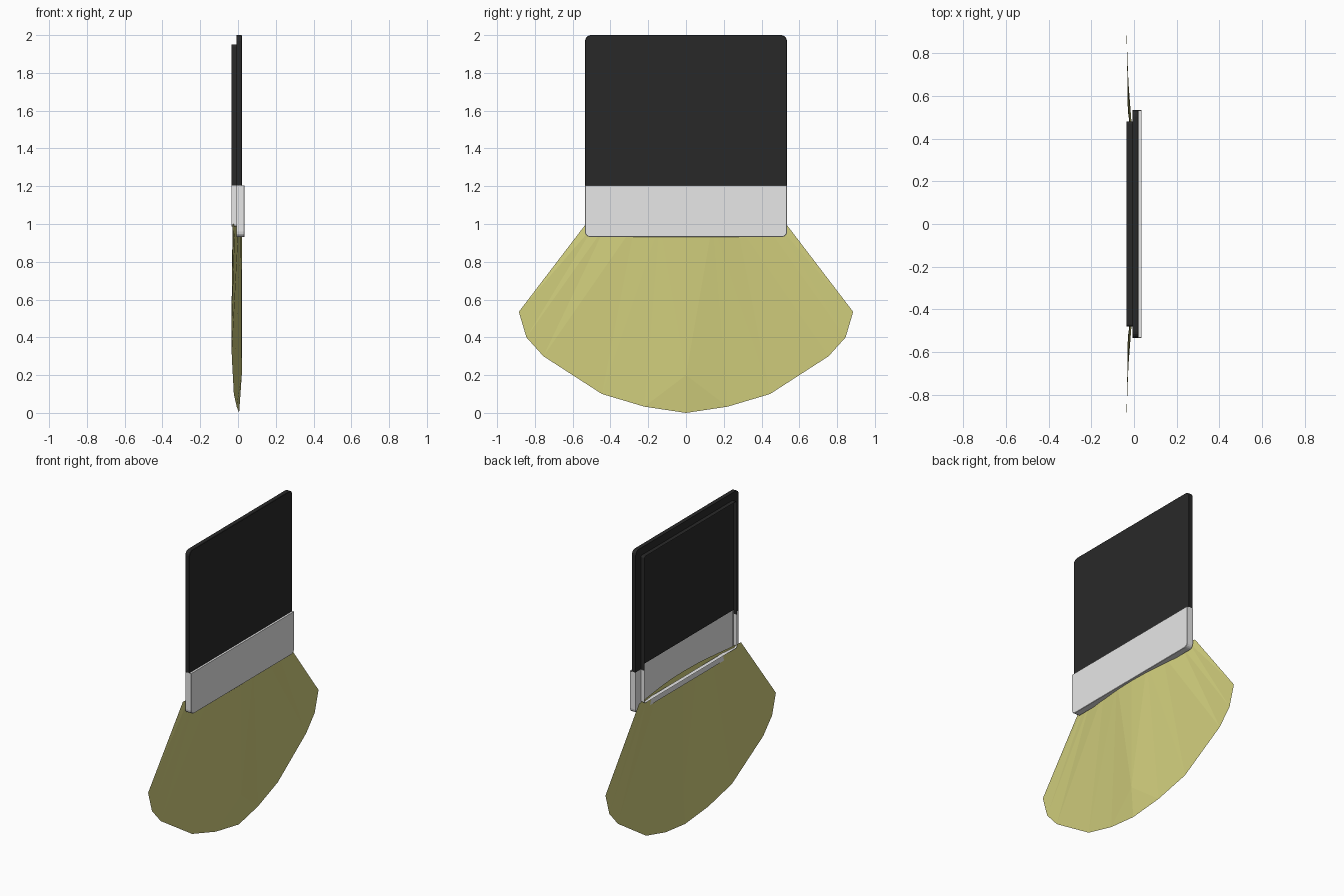
import bpy, bmesh, math

if "Cube" in bpy.data.objects:
    bpy.data.objects.remove(bpy.data.objects["Cube"])


def material(name, rgb):
    m = bpy.data.materials.new(name)
    m.diffuse_color = (*rgb, 1)
    m.use_nodes = True
    m.node_tree.nodes["Principled BSDF"].inputs["Base Color"].default_value = m.diffuse_color
    return m


BLACK = material("black handle", (0.022, 0.022, 0.022))
SILVER = material("silver metal", (0.80, 0.80, 0.80))
STRAW = material("straw bristle", (0.64, 0.62, 0.204))
SEAM = 1.203     # where handle and ferrule meet
LEDGE = -0.008   # x of the step between front layer and back rim
RIM = -0.0345    # x of the open back rim


def finish(name, bm, mat):
    me = bpy.data.meshes.new(name)
    bmesh.ops.recalc_face_normals(bm, faces=bm.faces)
    bm.to_mesh(me)
    bm.free()
    me.materials.append(mat)
    ob = bpy.data.objects.new(name, me)
    bpy.context.collection.objects.link(ob)
    return ob


def u_outline(half_y, z_end, radius):
    """Open U from the seam round two rounded corners and back to the seam."""
    s = 1 if z_end > SEAM else -1
    pts = [(half_y, SEAM)]
    for side, start in ((1, 0), (-1, 90)):
        for i in range(5):
            a = math.radians(start + i * 22.5)
            pts.append((side * (half_y - radius) + radius * math.cos(a),
                        z_end - s * radius + s * radius * math.sin(a)))
    return pts + [(-half_y, SEAM)]


def stepped_shell(name, mat, x_front, half_y, z_end, radius, rim_y, rim_z, rim_r, lip=None):
    """Front face, side walls, back ledge and narrower rim; open at the back."""
    s = 1 if z_end > SEAM else -1
    c = 0.002
    outer = u_outline(half_y, z_end, radius)
    layers = [(x_front, u_outline(half_y - c, z_end - s * c, radius)),
              (x_front - c, outer),
              (LEDGE, outer),
              (LEDGE, u_outline(rim_y, rim_z, rim_r)),
              (RIM, u_outline(rim_y, rim_z, rim_r))]
    bm = bmesh.new()
    rings = [[bm.verts.new((x, y, z)) for y, z in pts] for x, pts in layers]
    bm.faces.new(rings[0])
    for a, b in zip(rings, rings[1:]):
        for i in range(len(a) - 1):
            bm.faces.new((a[i], a[i + 1], b[i + 1], b[i]))
    if lip is not None:   # small step back to the handle's front face
        a, b = rings[0][0], rings[0][-1]
        p = bm.verts.new((lip, a.co.y, SEAM))
        q = bm.verts.new((lip, b.co.y, SEAM))
        bm.faces.new((a, b, q, p))
    return finish(name, bm, mat)


# Handle and metal ferrule: stepped shells on either side of the seam
stepped_shell("handle", BLACK, 0.021, 0.534, 2.0, 0.03, 0.48, 1.95, 0.012)
stepped_shell("ferrule", SILVER, 0.0345, 0.535, 0.931, 0.028, 0.481, 0.986, 0.012, lip=0.021)

# Bristle fan: one curved sheet; half columns of
# (top y, top x, tip y, tip z, tip x), mirrored across y
half = [(0.0, 0.020, 0.0, 0.0, 0.006),
        (0.14, 0.016, 0.22, 0.033, -0.007),
        (0.27, 0.004, 0.445, 0.10, -0.022),
        (0.42, -0.015, 0.755, 0.30, -0.033),
        (0.48, -0.022, 0.845, 0.40, -0.034),
        (0.53, -0.029, 0.885, 0.535, -0.034)]
TOP = 1.0
bm = bmesh.new()
middle = bm.verts.new((0.020, 0, 0.2))
for side in (1, -1):
    tops = [bm.verts.new((tx, side * ty, TOP)) for ty, tx, *_ in half]
    tips = [bm.verts.new((bx, side * by, bz)) for _, _, by, bz, bx in half]
    # the central ridge stays straight down to the middle point
    bm.faces.new((tops[0], middle, tops[1]))
    bm.faces.new((middle, tips[1], tops[1]))
    bm.faces.new((middle, tips[0], tips[1]))
    for i in range(1, 5):
        bm.faces.new((tops[i], tips[i], tips[i + 1]))
        bm.faces.new((tops[i], tips[i + 1], tops[i + 1]))
bmesh.ops.remove_doubles(bm, verts=bm.verts, dist=1e-5)
finish("bristles", bm, STRAW)
